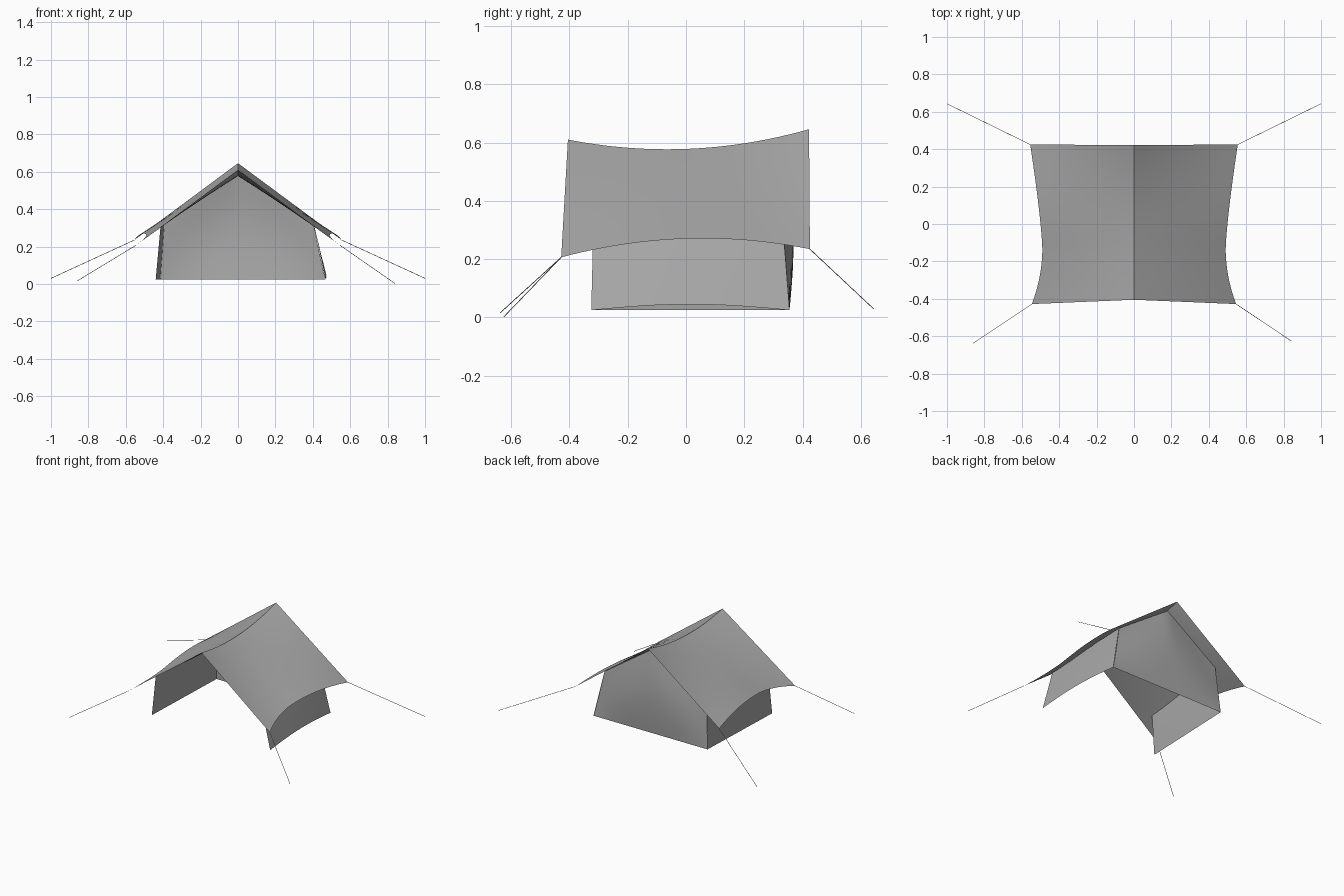
import bpy, bmesh, math
from mathutils import Vector

cube = bpy.data.objects.get("Cube")
if cube:
    bpy.data.objects.remove(cube, do_unlink=True)

canvas = bpy.data.materials.new("grey_canvas")
canvas.use_nodes = True
GREY = (0.4, 0.4, 0.4, 1)
canvas.diffuse_color = GREY
canvas.node_tree.nodes["Principled BSDF"].inputs["Base Color"].default_value = GREY


def lerp(a, b, t):
    return a + (b - a) * t


def surface(name, point, nu, nv):
    """Smooth cloth sheet from point(u, v), both running 0 to 1."""
    bm = bmesh.new()
    rows = [[bm.verts.new(point(i / nu, j / nv)) for j in range(nv + 1)]
            for i in range(nu + 1)]
    for a, b in zip(rows, rows[1:]):
        for j in range(nv):
            bm.faces.new((a[j], b[j], b[j + 1], a[j + 1]))
    mesh = bpy.data.meshes.new(name)
    bm.to_mesh(mesh)
    bm.free()
    mesh.materials.append(canvas)
    obj = bpy.data.objects.new(name, mesh)
    bpy.context.collection.objects.link(obj)
    bpy.ops.object.select_all(action='DESELECT')
    obj.select_set(True)
    bpy.context.view_layer.objects.active = obj
    bpy.ops.object.shade_smooth_by_angle(angle=math.radians(30))
    return obj


# Sagging ridge and curved eaves
def ridge_z(y):
    return 0.289 * y * y + 0.038 * y + 0.578


def eave(y):
    if y > -0.13:
        x = 0.49 + 0.065 * ((y + 0.13) / 0.555) ** 1.3
    else:
        x = 0.49 + 0.055 * ((-0.13 - y) / 0.295) ** 2
    return x, -0.273 * y * y + 0.032 * y + 0.27


def roof_point(u, v):
    side = 2 * v - 1
    t = abs(side)
    y_ridge, y_eave = lerp(-0.405, 0.422, u), lerp(-0.428, 0.425, u)
    ex, ez = eave(y_eave)
    return (side * ex, lerp(y_ridge, y_eave, t), lerp(ridge_z(y_ridge), ez, t))


def roof_z(x, y):
    ex, ez = eave(y)
    return lerp(ridge_z(y), ez, abs(x) / ex) - 0.003


surface("roof_fly", roof_point, 24, 16)


# Wall x position: u runs front to back, v bottom to top
def left_x(u, v):
    return lerp(lerp(0.477, 0.468, u), lerp(0.405, 0.4, u), v)


def right_x(u, v):
    return -lerp(lerp(0.44, 0.415, u), lerp(0.415, 0.392, u), v)


def side_wall(name, wall_x, hem_rise):
    def point(u, v):
        y = lerp(lerp(-0.325, 0.355, u), lerp(-0.318, 0.33, u), v)
        x = wall_x(u, v)
        hem = 0.025 + hem_rise * math.sin(math.pi * u)
        return (x, y, lerp(hem, roof_z(wall_x(u, 1), y), v))
    surface(name, point, 16, 8)


side_wall("left_wall", left_x, 0.02)
side_wall("right_wall", right_x, 0)


# Back wall, bellied outwards and reaching up to the ridge
def back_point(u, v):
    x = lerp(right_x(1, v), left_x(1, v), u)
    bulge = 0.025 * math.sin(math.pi * u) * math.sin(math.pi * v)
    y = lerp(0.355, 0.33, v) + bulge
    top = roof_z(x, 0.33)
    return (x, y, lerp(0.025, top, v))


surface("back_wall", back_point, 20, 12)


# Guy ropes from the eave corners to the ground
def rope(name, corner, peg, radius=0.0015):
    start, end = Vector(corner), Vector(peg)
    bpy.ops.mesh.primitive_cylinder_add(vertices=6, radius=radius,
                                        depth=(end - start).length,
                                        location=(start + end) / 2)
    obj = bpy.context.object
    obj.name = name
    obj.rotation_euler = (end - start).to_track_quat('Z', 'Y').to_euler()
    obj.data.materials.append(canvas)


rope("front_left_rope", roof_point(0, 1), (0.84, -0.625, 0.002))
rope("front_right_rope", roof_point(0, 0), (-0.86, -0.637, 0.016))
rope("back_left_rope", roof_point(1, 1), (1, 0.643, 0.03))
rope("back_right_rope", roof_point(1, 0), (-1, 0.643, 0.03))
